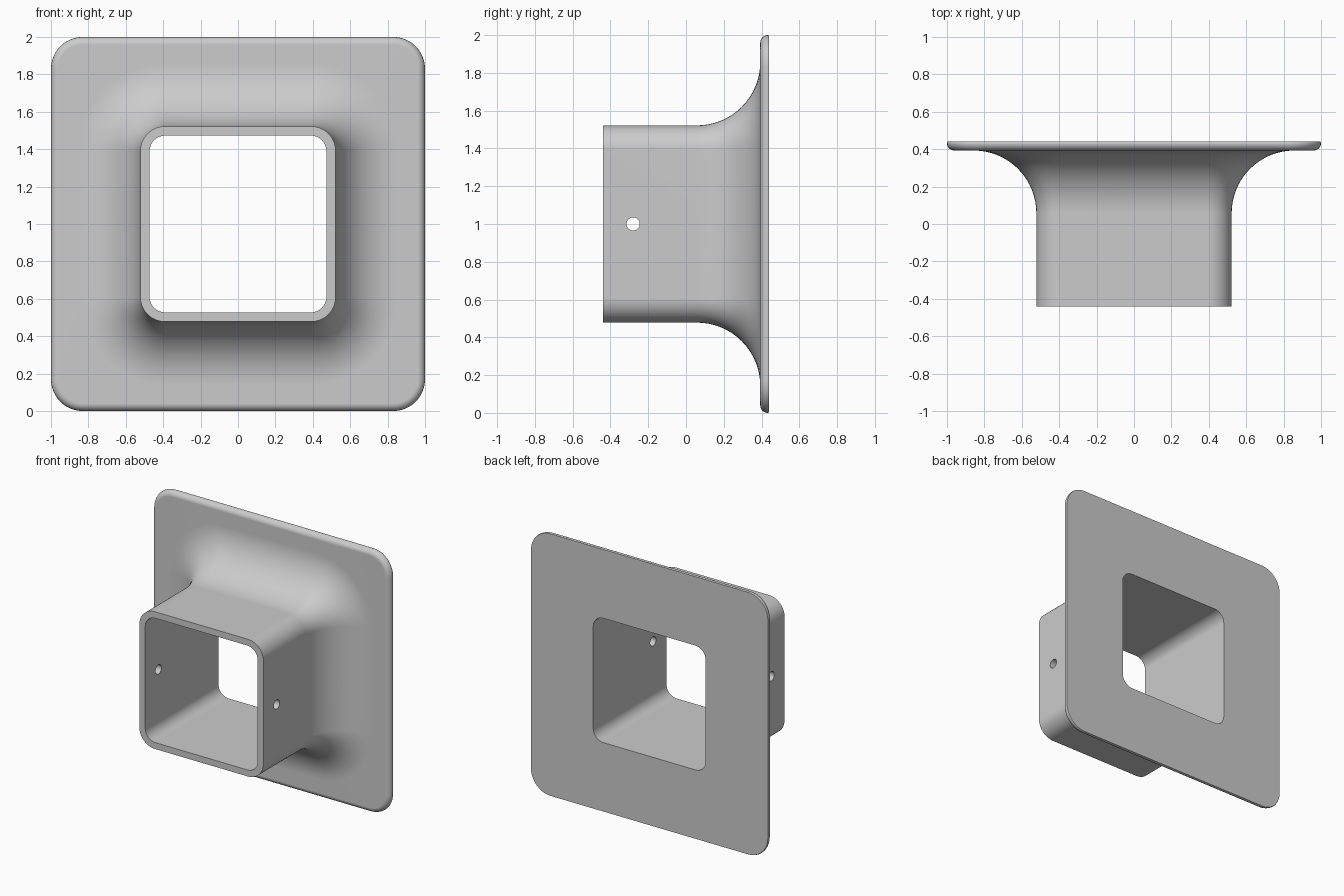
import bpy, bmesh
from math import sin, cos, pi

old = bpy.data.objects.get("Cube")
if old:
    bpy.data.objects.remove(old, do_unlink=True)

MID = 1.0            # height of the tube axis
CORNER_STEPS = 10

grey = bpy.data.materials.new("light_grey")
grey.use_nodes = True
colour = (0.6, 0.6, 0.6, 1)
grey.diffuse_color = colour
grey.node_tree.nodes["Principled BSDF"].inputs["Base Color"].default_value = colour


def rounded_square(y, half, radius):
    """Points of a rounded square in the plane at depth y."""
    points = []
    for quarter, (sx, sz) in enumerate([(1, 1), (-1, 1), (-1, -1), (1, -1)]):
        for i in range(CORNER_STEPS + 1):
            a = (quarter + i / CORNER_STEPS) * pi / 2
            points.append((sx * (half - radius) + radius * cos(a), y,
                           MID + sz * (half - radius) + radius * sin(a)))
    return points


# Cross-section as (depth, half width, corner radius), running round the wall
FRONT, BACK, PLATE = -0.44, 0.44, 0.393
TUBE, TUBE_R, BORE, BORE_R = 0.522, 0.13, 0.473, 0.085
FLARE, EDGE = 0.335, 0.04
section = [(FRONT, BORE, BORE_R), (FRONT, TUBE, TUBE_R)]
for i in range(17):                      # concave flare from tube to plate
    a = i / 16 * pi / 2
    grow = FLARE * (1 - cos(a))
    section.append((PLATE - FLARE + FLARE * sin(a), TUBE + grow, TUBE_R + grow))
for i in range(9):                       # rounded front edge of the plate
    a = i / 8 * pi / 2
    out = EDGE * (1 - sin(a))
    section.append((PLATE + EDGE * (1 - cos(a)), 1 - out, 0.17 - out))
section += [(BACK, 1 - 0.003, 0.167), (BACK, BORE, BORE_R)]

# Flanged tube
bm = bmesh.new()
rings = [[bm.verts.new(p) for p in rounded_square(*s)] for s in section]
for ring, following in zip(rings, rings[1:] + rings[:1]):
    n = len(ring)
    for i in range(n):
        j = (i + 1) % n
        bm.faces.new((ring[i], ring[j], following[j], following[i]))
bmesh.ops.recalc_face_normals(bm, faces=bm.faces)
mesh = bpy.data.meshes.new("flanged_tube")
bm.to_mesh(mesh)
bm.free()
mesh.materials.append(grey)
tube = bpy.data.objects.new("flanged_tube", mesh)
bpy.context.collection.objects.link(tube)

# Screw holes through both side walls
bpy.ops.mesh.primitive_cylinder_add(vertices=32, radius=0.035, depth=1.4,
                                    location=(0, -0.28, MID), rotation=(0, pi / 2, 0))
cutter = bpy.context.object
cutter.name = "hole_cutter"
cutter.hide_render = True
cutter.data.materials.append(grey)

bpy.ops.object.select_all(action='DESELECT')
tube.select_set(True)
bpy.context.view_layer.objects.active = tube
cut = tube.modifiers.new("screw_holes", 'BOOLEAN')
cut.operation = 'DIFFERENCE'
cut.solver = 'EXACT'
cut.object = cutter
bpy.ops.object.modifier_apply(modifier=cut.name)
bpy.data.objects.remove(cutter, do_unlink=True)

# Smooth curves, crisp rims, flat walls
bpy.ops.object.shade_smooth_by_angle(angle=pi / 6)
flat = tube.modifiers.new("flat_walls", 'WEIGHTED_NORMAL')
flat.keep_sharp = True
